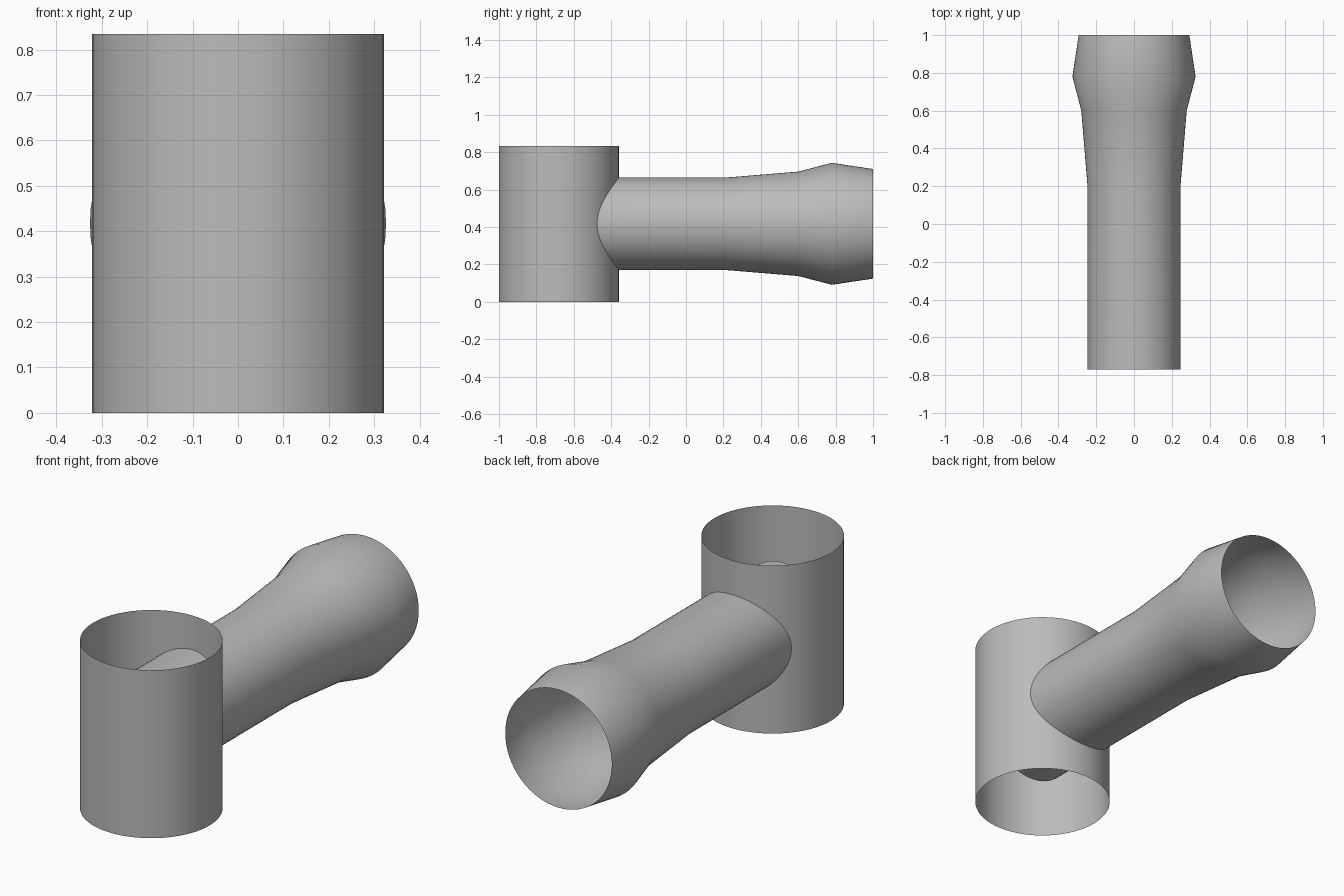
import bpy, bmesh
from math import cos, sin, tau
from mathutils import Vector

cube = bpy.data.objects.get("Cube")
if cube:
    bpy.data.objects.remove(cube)

GREY = (0.5, 0.5, 0.5, 1)
SIDES = 64

metal = bpy.data.materials.new("plain grey")
metal.use_nodes = True
metal.diffuse_color = GREY
metal.node_tree.nodes["Principled BSDF"].inputs["Base Color"].default_value = GREY


def open_tube(name, origin, u, v, axis, profile):
    """Thin open tube: profile lists (distance along axis, radius)."""
    bm = bmesh.new()
    rings = []
    for dist, radius in profile:
        centre = origin + axis * dist
        rings.append([bm.verts.new(centre + radius * (u * cos(tau * i / SIDES) + v * sin(tau * i / SIDES)))
                      for i in range(SIDES)])
    for a, b in zip(rings, rings[1:]):
        for i in range(SIDES):
            j = (i + 1) % SIDES
            bm.faces.new((a[i], a[j], b[j], b[i]))
    mesh = bpy.data.meshes.new(name)
    bm.to_mesh(mesh)
    bm.free()
    mesh.materials.append(metal)
    for face in mesh.polygons:
        face.use_smooth = True
    obj = bpy.data.objects.new(name, mesh)
    bpy.context.collection.objects.link(obj)
    return obj


X, Y, Z = Vector((1, 0, 0)), Vector((0, 1, 0)), Vector((0, 0, 1))

# Upright sleeve at the front, open at both ends
open_tube("upright_sleeve", Vector((0, -0.68, 0)), X, Y, Z, [(0, 0.321), (0.834, 0.321)])

# Horizontal branch running into the sleeve, flared toward the back
open_tube("flared_branch", Vector((0, 0, 0.417)), Z, X, Y,
          [(-0.77, 0.247), (0.21, 0.247), (0.6, 0.279), (0.78, 0.326), (1, 0.293)])
